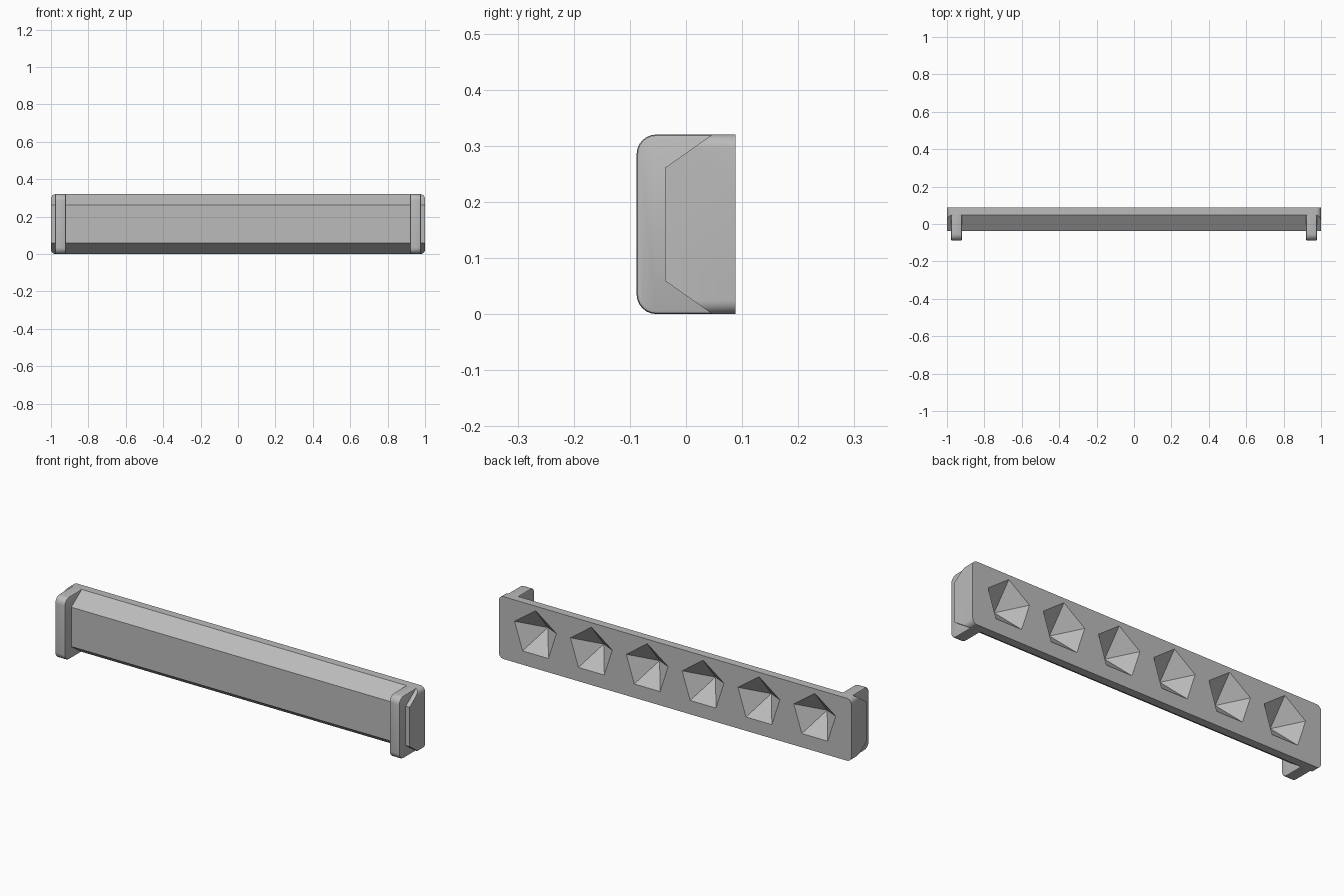
import bpy, bmesh, math
from mathutils import Vector, Matrix

if "Cube" in bpy.data.objects:
    bpy.data.objects.remove(bpy.data.objects["Cube"], do_unlink=True)

HEIGHT = 0.32
BACK = 0.088

grey = bpy.data.materials.new("plain grey")
grey.use_nodes = True
grey.diffuse_color = (0.5, 0.5, 0.5, 1)
grey.node_tree.nodes["Principled BSDF"].inputs["Base Color"].default_value = (0.5, 0.5, 0.5, 1)


def add_object(name, bm):
    bmesh.ops.recalc_face_normals(bm, faces=bm.faces)
    mesh = bpy.data.meshes.new(name)
    bm.to_mesh(mesh)
    bm.free()
    mesh.materials.append(grey)
    obj = bpy.data.objects.new(name, mesh)
    bpy.context.collection.objects.link(obj)
    return obj


def prism(points, sweep):
    """Extrude a closed outline along a vector."""
    bm = bmesh.new()
    face = bm.faces.new([bm.verts.new(p) for p in points])
    new = bmesh.ops.extrude_face_region(bm, geom=[face])["geom"]
    bmesh.ops.translate(bm, verts=[v for v in new if isinstance(v, bmesh.types.BMVert)], vec=sweep)
    return bm


def round_edges(bm, test, radius, segments):
    edges = [e for e in bm.edges if test(e)]
    bmesh.ops.bevel(bm, geom=edges, offset=radius, segments=segments, profile=0.5, affect='EDGES')


def along_y(e):
    d = e.verts[0].co - e.verts[1].co
    return abs(d.x) + abs(d.z) < 1e-5


def cut(obj, cutter, operation):
    mod = obj.modifiers.new("cut", 'BOOLEAN')
    mod.object, mod.operation, mod.solver = cutter, operation, 'EXACT'
    bpy.context.view_layer.objects.active = obj
    bpy.ops.object.modifier_apply(modifier=mod.name)
    bpy.data.objects.remove(cutter, do_unlink=True)


def smooth(obj):
    bpy.ops.object.select_all(action='DESELECT')
    obj.select_set(True)
    bpy.context.view_layer.objects.active = obj
    bpy.ops.object.shade_smooth_by_angle(angle=math.radians(30))


# Long bar with chamfered front
half = [(BACK, 0), (0.047, 0), (-0.037, 0.059)]
outline = half + [(y, HEIGHT - z) for y, z in reversed(half)]
bar = add_object("bar", prism([(-1, y, z) for y, z in outline], Vector((2, 0, 0))))

# Rounded ends of the bar
rect = [(-1, 0), (1, 0), (1, HEIGHT), (-1, HEIGHT)]
slab = prism([(x, -0.2, z) for x, z in rect], Vector((0, 0.4, 0)))
round_edges(slab, along_y, 0.025, 6)
cut(bar, add_object("end_cutter", slab), 'INTERSECT')

# Six five-sided pyramid pockets in the back
pockets = bmesh.new()
depth, radius, over = 0.1, 0.125, 1.1
for i in range(6):
    apex = Vector(((i - 2.5) * 0.317, BACK - depth, 0.172))
    tip = pockets.verts.new(apex)
    ring = []
    for k in range(5):
        a = math.tau * k / 5
        ring.append(pockets.verts.new(
            apex + over * Vector((radius * math.sin(a), depth, radius * math.cos(a)))))
    pockets.faces.new(ring)
    for k in range(5):
        pockets.faces.new((ring[k], tip, ring[(k + 1) % 5]))
cut(bar, add_object("pocket_cutter", pockets), 'DIFFERENCE')
smooth(bar)

# Rounded end brackets standing out from the front
for side, name in ((1, "left_bracket"), (-1, "right_bracket")):
    shape = [(0.05, 0), (-BACK, 0), (-BACK, HEIGHT), (0.05, HEIGHT)]
    bm = prism([(side * 0.92, y, z) for y, z in shape], Vector((side * 0.058, 0, 0)))
    round_edges(bm, lambda e: all(v.co.y < 0 for v in e.verts)
                and abs(e.verts[0].co.x - e.verts[1].co.x) > 0.01, 0.035, 6)
    # Soften the rims of the two side faces
    round_edges(bm, lambda e: abs(e.verts[0].co.x - e.verts[1].co.x) < 1e-5
                and not all(v.co.y > 0.04 for v in e.verts), 0.006, 2)
    smooth(add_object(name, bm))
